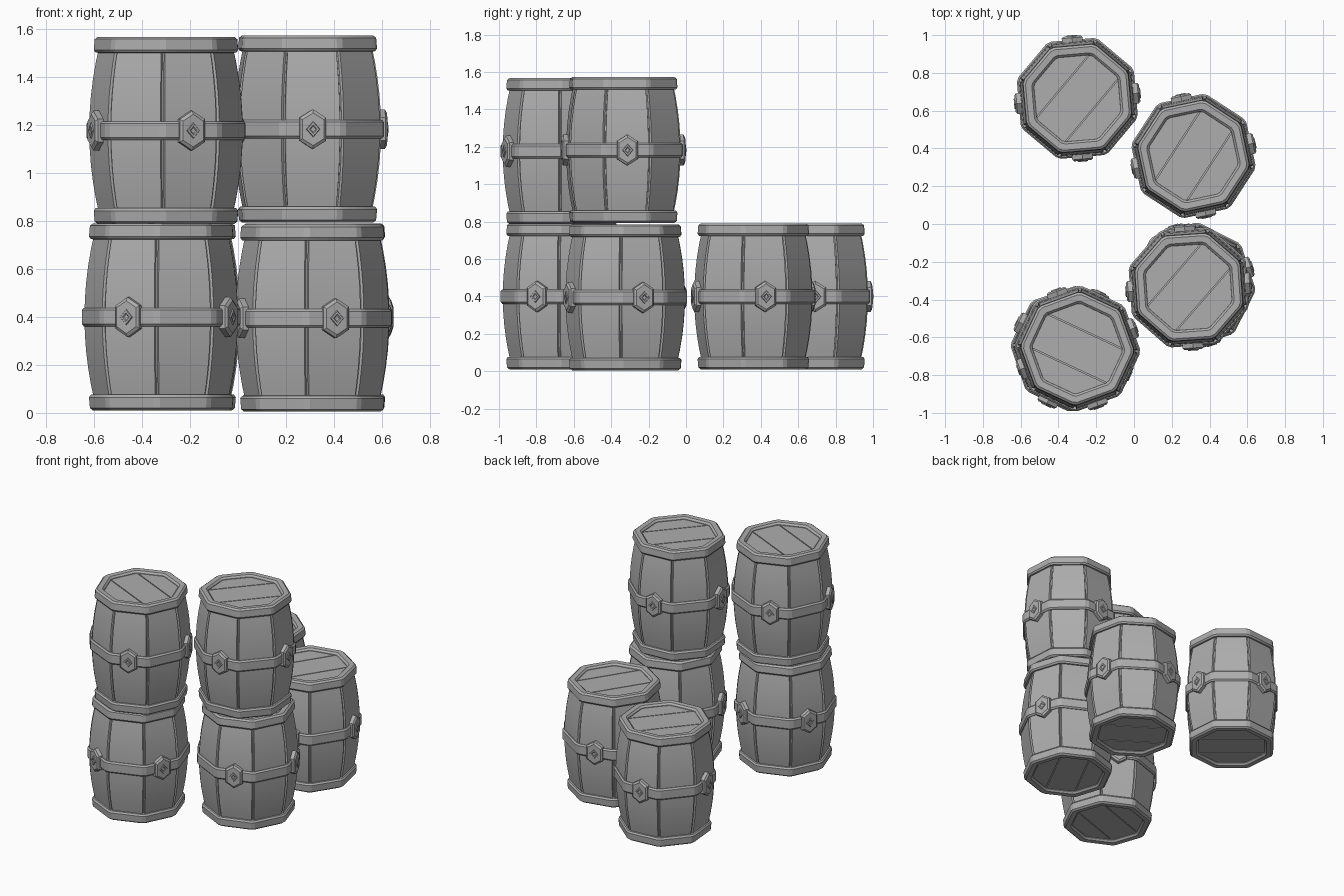
import bpy, bmesh, math
from mathutils import Matrix, Vector

if "Cube" in bpy.data.objects:
    bpy.data.objects.remove(bpy.data.objects["Cube"])

H = 0.78          # barrel height
SIDES = 8

mat = bpy.data.materials.new("plain grey")
mat.diffuse_color = (0.42, 0.42, 0.42, 1)
mat.use_nodes = True
mat.node_tree.nodes["Principled BSDF"].inputs["Base Color"].default_value = mat.diffuse_color


def finish(bm, name):
    bmesh.ops.recalc_face_normals(bm, faces=bm.faces)
    me = bpy.data.meshes.new(name)
    bm.to_mesh(me)
    bm.free()
    me.materials.append(mat)
    return me


def corners(cuts):
    """Angle and radius offset of each ring point; cuts repeat at every corner."""
    step = 2 * math.pi / SIDES
    return [((i + 0.5) * step + math.radians(a), dr)
            for i in range(SIDES) for a, dr in cuts]


def lathe(bm, profile, cuts, closed):
    pts = corners(cuts)
    rings = [[bm.verts.new(((r + dr) * math.cos(a), (r + dr) * math.sin(a), z))
              for a, dr in pts] for r, z in profile]
    n = len(pts)
    for k in range(len(rings) if closed else len(rings) - 1):
        lo, hi = rings[k], rings[(k + 1) % len(rings)]
        for i in range(n):
            j = (i + 1) % n
            bm.faces.new((lo[i], lo[j], hi[j], hi[i]))
    if not closed:
        bm.faces.new(rings[0])
        bm.faces.new(rings[-1])


CHAMFER = [(-2.5, 0), (2.5, 0)]
GROOVE = [(-1.6, 0), (-0.6, -0.01), (0.6, -0.01), (1.6, 0)]


def make_staves():
    # bulging body with a groove between staves
    bm = bmesh.new()
    prof = []
    for i in range(11):
        t = i / 10
        z = 0.035 + t * (H - 0.07)
        prof.append((0.277 + 0.043 * (1 - (2 * t - 1) ** 2), z))
    lathe(bm, prof, GROOVE, False)
    return finish(bm, "staves")


def make_rim(name, top):
    # rounded hoop around the end
    prof = [(0.236, 0.03), (0.238, 0.014), (0.25, 0.002), (0.284, 0.0),
            (0.297, 0.01), (0.301, 0.055), (0.293, 0.066), (0.265, 0.068)]
    if top:
        prof = [(r, H - z) for r, z in prof]
    bm = bmesh.new()
    lathe(bm, prof, CHAMFER, True)
    return finish(bm, name)


def make_band():
    # hoop around the belly
    bm = bmesh.new()
    lathe(bm, [(0.30, 0.352), (0.322, 0.350), (0.331, 0.360),
               (0.331, 0.418), (0.322, 0.428), (0.30, 0.426)], CHAMFER, True)
    return finish(bm, "belly_band")


def make_head(name, z, angle):
    # three planks closing the end
    bm = bmesh.new()
    d = Vector((-math.sin(angle), math.cos(angle), 0))
    gap = 0.003
    for lo, hi in ((-1, -0.1 - gap), (-0.1 + gap, 0.1 - gap), (0.1 + gap, 1)):
        part = bmesh.new()
        lathe(part, [(0.243, z - 0.01), (0.243, z + 0.01)], [(0, 0)], False)
        for off, n in ((lo, -d), (hi, d)):
            geom = part.verts[:] + part.edges[:] + part.faces[:]
            bmesh.ops.bisect_plane(part, geom=geom, plane_co=d * off,
                                   plane_no=n, clear_outer=True)
            bmesh.ops.holes_fill(part, edges=[e for e in part.edges if e.is_boundary])
        tmp = bpy.data.meshes.new("plank")
        part.to_mesh(tmp)
        part.free()
        bm.from_mesh(tmp)
        bpy.data.meshes.remove(tmp)
    return finish(bm, name)


def stack(bm, layers):
    """Join outlines given as (depth, [(across, up), ...]) and cap the last."""
    rings = [[bm.verts.new((d, a, 0.389 + u)) for a, u in pts] for d, pts in layers]
    for lo, hi in zip(rings, rings[1:]):
        n = len(lo)
        for i in range(n):
            j = (i + 1) % n
            bm.faces.new((lo[i], lo[j], hi[j], hi[i]))
    bm.faces.new(rings[0])
    bm.faces.new(rings[-1])


def make_clasps():
    # pointed plates with a raised diamond, on every second face
    def hexa(s):
        w, h, t = 0.055 * s, 0.048 * s, 0.083 * s
        return [(w, -h), (w, h), (0, t), (-w, h), (-w, -h), (0, -t)]

    def dia(r):
        return [(r, 0), (0, r * 1.15), (-r, 0), (0, -r * 1.15)]
    bm = bmesh.new()
    for k in range(4):
        one = bmesh.new()
        stack(one, [(0.285, hexa(1)), (0.322, hexa(1)), (0.331, hexa(0.82))])
        stack(one, [(0.328, dia(0.031)), (0.336, dia(0.026)),
                    (0.336, dia(0.016)), (0.332, dia(0.011))])
        one.transform(Matrix.Rotation(k * math.pi / 2, 4, 'Z'))
        tmp = bpy.data.meshes.new("clasp")
        one.to_mesh(tmp)
        one.free()
        bm.from_mesh(tmp)
        bpy.data.meshes.remove(tmp)
    return finish(bm, "clasps")


parts = [make_staves(), make_rim("bottom_rim", False), make_rim("top_rim", True),
         make_band(), make_clasps(),
         make_head("top_head", H - 0.028, math.radians(45)),
         make_head("bottom_head", 0.028, math.radians(-45))]

# barrel name, x, y, z, turn
barrels = [("front_left_lower", -0.32, -0.66, 0.01, 64),
           ("front_left_upper", -0.30, -0.66, 0.787, -70),
           ("front_right_lower", 0.31, -0.325, 0.005, 108),
           ("front_right_upper", 0.29, -0.335, 0.793, 4),
           ("back_left", -0.30, 0.665, 0.01, 5),
           ("back_right", 0.315, 0.36, 0.01, 12)]

for b, (label, x, y, z, turn) in enumerate(barrels):
    place = Matrix.Translation((x, y, z)) @ Matrix.Rotation(math.radians(turn), 4, 'Z')
    for me in parts:
        ob = bpy.data.objects.new(label + "_" + me.name, me)
        bpy.context.collection.objects.link(ob)
        ob.matrix_world = place
        if b == 0:
            # shared meshes only need shading once
            bpy.ops.object.select_all(action='DESELECT')
            ob.select_set(True)
            bpy.context.view_layer.objects.active = ob
            bpy.ops.object.shade_smooth_by_angle(angle=math.radians(20))
